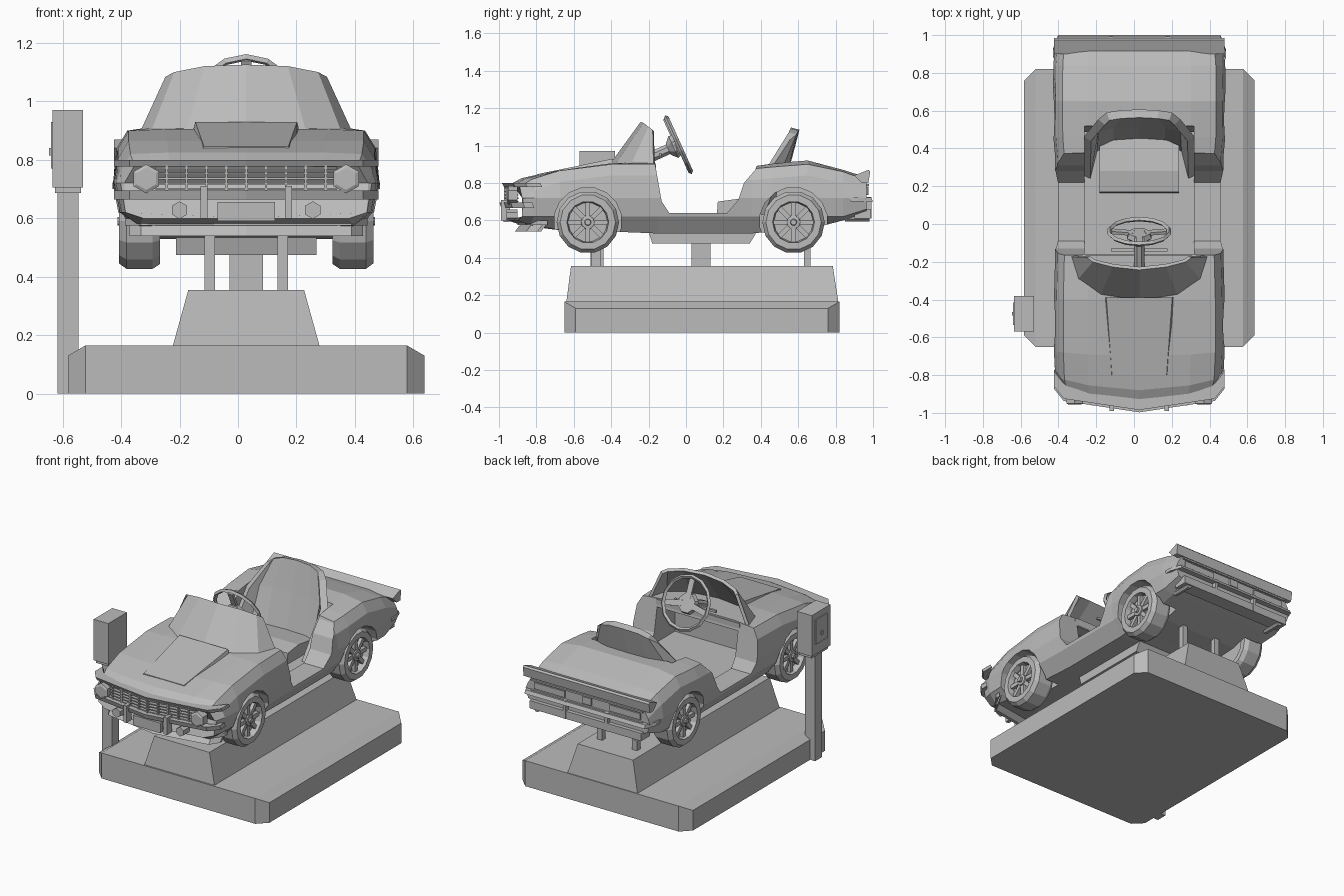
import bpy, bmesh, math
from mathutils import Matrix, Vector

if "Cube" in bpy.data.objects:
    bpy.data.objects.remove(bpy.data.objects["Cube"])

grey = bpy.data.materials.new("plain grey")
grey.use_nodes = True
COLOUR = (0.5, 0.5, 0.5, 1)
grey.diffuse_color = COLOUR
grey.node_tree.nodes["Principled BSDF"].inputs["Base Color"].default_value = COLOUR

CX = 0.028  # centre line of the car and its base


def make(name, verts, faces, matrix=None):
    """Mesh object around the car's centre line, with clean outward normals."""
    bm = bmesh.new()
    vs = [bm.verts.new((matrix @ Vector(v)) if matrix else v) for v in verts]
    for f in faces:
        bm.faces.new([vs[i] for i in f])
    bmesh.ops.remove_doubles(bm, verts=bm.verts, dist=0.0005)
    bmesh.ops.recalc_face_normals(bm, faces=bm.faces)
    me = bpy.data.meshes.new(name)
    bm.to_mesh(me)
    bm.free()
    me.materials.append(grey)
    ob = bpy.data.objects.new(name, me)
    ob.location.x = CX
    bpy.context.collection.objects.link(ob)
    return ob


def loft(name, rings, matrix=None, caps=True, closed=False):
    """Skin closed rings of equal length."""
    n, m = len(rings[0]), len(rings)
    verts = [p for r in rings for p in r]
    faces = []
    for k in range(m if closed else m - 1):
        a, b = k * n, (k + 1) % m * n
        faces += [(a + i, a + (i + 1) % n, b + (i + 1) % n, b + i) for i in range(n)]
    if caps and not closed:
        faces += [tuple(range(n)), tuple(range((m - 1) * n, m * n))]
    return make(name, verts, faces, matrix)


def box(name, lo, hi, matrix=None):
    (a, b, c), (d, e, f) = lo, hi
    return loft(name, [[(a, b, z), (d, b, z), (d, e, z), (a, e, z)] for z in (c, f)], matrix)


def prism(name, profile, half):
    """Side profile (y, z) spanned across the car."""
    return loft(name, [[(x, y, z) for y, z in profile] for x in (-half, half)])


def mirrored(plan):
    return [(-x, *r) for x, *r in reversed(plan) if x > 0] + [tuple(p) for p in plan]


def strip(name, plan, z0, z1, depth, lean=0.0):
    """Bar with a front edge following a mirrored plan line (x, y)."""
    rings = [[(x, y + lean, z0), (x, y, z1), (x, y + depth, z1), (x, y + depth + lean, z0)]
             for x, y in mirrored(plan)]
    return loft(name, rings)


def shell(name, rows, thickness):
    """Curved panel through mirrored rows of points, given thickness."""
    rows = [mirrored(r) for r in rows]
    n = len(rows[0])
    faces = [(k * n + i, k * n + i + 1, (k + 1) * n + i + 1, (k + 1) * n + i)
             for k in range(len(rows) - 1) for i in range(n - 1)]
    ob = make(name, [p for r in rows for p in r], faces)
    mod = ob.modifiers.new("Thickness", "SOLIDIFY")
    mod.thickness, mod.offset = thickness, 0
    return ob


def disc(r, n, h, phase=0.0):
    return [(r * math.cos(math.tau * (i + phase) / n), r * math.sin(math.tau * (i + phase) / n), h)
            for i in range(n)]


def turned(name, profile, n, matrix, closed=False):
    """Lathe a (radius, height) profile about the local z axis."""
    return loft(name, [disc(r, n, h, 0.5) for r, h in profile], matrix, True, closed)


def cut(target, cutter):
    mod = target.modifiers.new("Cut", "BOOLEAN")
    mod.operation, mod.object, mod.solver = "DIFFERENCE", cutter, "EXACT"
    bpy.context.view_layer.objects.active = target
    bpy.ops.object.modifier_apply(modifier=mod.name)
    bpy.data.objects.remove(cutter)


def at(x, y, z, axis="Z", angle=0.0):
    return Matrix.Translation((x, y, z)) @ Matrix.Rotation(angle, 4, axis)


# Ride base: clipped corners and a sloped edge along each side
W, S, Y0, Y1, CH = 0.61, 0.55, -0.65, 0.82, 0.06
outline = [(-S, Y0), (S, Y0), (W, Y0 + CH), (W, Y1 - CH), (S, Y1), (-S, Y1), (-W, Y1 - CH), (-W, Y0 + CH)]
verts = [(x, y, 0) for x, y in outline] + [(x, y, 0.13 if abs(x) > S else 0.165) for x, y in outline]
make("base_platform", verts, [tuple(range(8)), (8, 9, 12, 13), (9, 10, 11, 12), (13, 14, 15, 8)]
     + [(i, (i + 1) % 8, 8 + (i + 1) % 8, 8 + i) for i in range(8)])
loft("pedestal", [[(-w, a, z), (w, a, z), (w, b, z), (-w, b, z)]
                  for w, a, b, z in ((0.252, -0.64, 0.815, 0.16), (0.198, -0.615, 0.785, 0.355))])
box("centre_column", (-0.057, 0.03, 0.35), (0.057, 0.13, 0.49))
for x in (-0.125, 0.125):
    box("front_strut", (x - 0.018, -0.505, 0.35), (x + 0.018, -0.455, 0.58))
    box("rear_strut", (x - 0.018, 0.63, 0.35), (x + 0.018, 0.665, 0.6))

# Coin box on its post
box("coin_post", (-0.645, -0.51, 0), (-0.573, -0.44, 0.7))
box("coin_box", (-0.663, -0.57, 0.705), (-0.558, -0.38, 0.97))
box("coin_box_foot", (-0.655, -0.56, 0.687), (-0.566, -0.39, 0.706))
box("coin_panel", (-0.668, -0.535, 0.77), (-0.66, -0.415, 0.93))
box("coin_slot", (-0.674, -0.485, 0.815), (-0.665, -0.465, 0.84))

# Car body: y, top, shoulder, half width, underside
stations = [(-0.955, 0.785, 0.78, 0.43, 0.6), (-0.88, 0.825, 0.82, 0.445, 0.575),
            (-0.7, 0.865, 0.865, 0.452, 0.55), (-0.4, 0.905, 0.9, 0.452, 0.54),
            (-0.15, 0.915, 0.9, 0.445, 0.53), (0.35, 0.89, 0.875, 0.445, 0.53),
            (0.46, 0.905, 0.885, 0.455, 0.54), (0.65, 0.92, 0.9, 0.457, 0.55),
            (0.84, 0.87, 0.86, 0.455, 0.6), (0.965, 0.83, 0.815, 0.445, 0.64)]
rings = []
for y, top, sh, w, bot in stations:
    half = [(0, top), (0.6 * w, top), (0.89 * w, sh), (0.97 * w, sh - 0.06), (w, 0.72),
            (0.96 * w, max(0.62, bot + 0.02)), (0.82 * w, bot), (0, bot)]
    ring = half + [(-x, z) for x, z in reversed(half[1:-1])]
    bow = max(0, (-0.6 - y) / 0.36) * 0.085
    rings.append([(x, y + bow * (x / 0.43) ** 2, z) for x, z in ring])
body = loft("car_body", rings)

cut(body, prism("cockpit_cutter", [(-0.17, 1.1), (-0.165, 0.9), (-0.13, 0.7), (-0.09, 0.64), (0.22, 0.64),
                                   (0.28, 0.71), (0.31, 0.8), (0.37, 0.87), (0.45, 1.1)], 0.7))
cut(body, prism("footwell_cutter", [(-0.34, 0.63), (0.46, 0.63), (0.56, 1.1), (0.1, 1.1), (0, 0.86), (-0.34, 0.86)], 0.29))
WHEELS = [(s, y) for s in (-1, 1) for y in (-0.525, 0.575)]
for s, y in WHEELS:
    cut(body, turned("arch_cutter", [(0.182, -0.12), (0.182, 0.2)], 16, at(s * 0.39, y, 0.595, "Y", s * math.pi / 2)))
prism("floor_pan", [(-0.2, 0.54), (-0.18, 0.475), (0.34, 0.475), (0.38, 0.54)], 0.24)
loft("hood_scoop", [[(-w, y, 0.8), (w, y, 0.8), (w * 0.85, y, z), (-w * 0.85, y, z)]
                    for w, y, z in ((0.17, -0.8, 0.846), (0.205, -0.39, 0.93))])

# Wheels with spoked rims
for s, y in WHEELS:
    m = at(s * 0.365, y, 0.59, "Y", s * math.pi / 2)
    turned("tyre", [(0.115, -0.07), (0.15, -0.07), (0.167, -0.045), (0.167, 0.045), (0.148, 0.07), (0.112, 0.07),
                    (0.105, 0.04)], 14, m, True)
    turned("rim_back", [(0.125, -0.06), (0.11, 0.03)], 14, m)
    turned("hub", [(0.04, 0.02), (0.035, 0.06), (0.018, 0.062), (0.015, 0.075)], 10, m)
    for k in range(8):
        box("spoke", (0.02, -0.013, 0.02), (0.11, 0.013, 0.052), m @ Matrix.Rotation(math.tau * k / 8, 4, "Z"))

# Windscreen and dashboard
shell("windscreen", [
    [(0, -0.395, 0.9), (0.2, -0.365, 0.9), (0.32, -0.29, 0.89), (0.36, -0.17, 0.88)],
    [(0, -0.235, 1.12), (0.14, -0.22, 1.115), (0.24, -0.195, 1.095), (0.268, -0.175, 1.08)]], 0.02)
box("dashboard", (-0.3, -0.24, 0.855), (0.3, -0.16, 0.905))

# Steering wheel
tilt = at(0, -0.04, 1.005, "X", -1.147)
turned("steering_rim", [(0.172, 0), (0.16, 0.013), (0.147, 0), (0.16, -0.013)], 14, tilt, True)
turned("steering_hub", [(0.035, -0.06), (0.07, -0.03), (0.06, -0.005)], 8, tilt)
for a in (0.2, math.pi - 0.2, -math.pi / 2):
    box("steering_spoke", (0.03, -0.018, -0.02), (0.155, 0.018, -0.004), tilt @ Matrix.Rotation(a, 4, "Z"))
turned("steering_column", [(0.03, -0.2), (0.03, -0.04)], 8, tilt)
box("column_stalks", (-0.15, -0.145, 0.945), (0.15, -0.13, 0.96))

# Seat
shell("seat_back", [
    [(0, 0.46, 0.63), (0.14, 0.45, 0.63), (0.24, 0.4, 0.63), (0.28, 0.25, 0.63)],
    [(0, 0.535, 0.9), (0.14, 0.53, 0.9), (0.23, 0.505, 0.9), (0.275, 0.45, 0.89)],
    [(0, 0.585, 1.09), (0.1, 0.58, 1.085), (0.165, 0.57, 1.065), (0.2, 0.54, 1.03)]], 0.045)
prism("seat_cushion", [(0.165, 0.63), (0.17, 0.7), (0.28, 0.715), (0.46, 0.69), (0.46, 0.63)], 0.21)

# Nose: lip, grille, lamps, bumper and chin
nose = [(0, -0.985), (0.4, -0.925), (0.452, -0.86)]
grille = [(0, -0.968), (0.31, -0.925)]
strip("nose_lip", nose, 0.778, 0.8, 0.08, 0.012)
for k in range(5):
    strip("grille_bar", grille, 0.697 + k * 0.018, 0.703 + k * 0.018, 0.03)
for k in range(-4, 5):
    x = k * 0.068
    box("grille_post", (x - 0.004, -0.972 + abs(x) * 0.14, 0.69), (x + 0.004, -0.93, 0.78))
strip("front_bumper", [(x, y - 0.012) for x, y in nose], 0.665, 0.695, 0.05, 0.01)
strip("chin_spoiler", [(0, -0.9), (0.36, -0.85), (0.415, -0.77)], 0.575, 0.6, 0.03)
strip("chin_lip", [(0, -0.88), (0.36, -0.82), (0.4, -0.76)], 0.54, 0.585, 0.02, -0.035)
box("front_plate", (-0.098, -0.975, 0.59), (0.098, -0.945, 0.655))
for s in (-1, 1):
    turned("headlight", [(0.05, 0), (0.05, 0.05), (0.038, 0.056)], 6, at(s * 0.342, -0.9, 0.735, "X", math.pi / 2))
    turned("fog_lamp", [(0.03, 0), (0.03, 0.06)], 6, at(s * 0.228, -0.9, 0.628, "X", math.pi / 2))
    box("front_bumper_guard", (s * 0.145 - 0.012, -0.99, 0.6), (s * 0.145 + 0.012, -0.94, 0.71))

# Tail: spoiler, light panel, bumper, pipes
prism("rear_spoiler", [(0.9, 0.84), (0.975, 0.87), (0.985, 0.86), (0.975, 0.8), (0.94, 0.8)], 0.452)
for z in (0.715, 0.785):
    box("tail_frame", (-0.4, 0.955, z), (0.4, 0.978, z + 0.01))
for s in (-1, 1):
    box("tail_light", (s * 0.27 - 0.11, 0.955, 0.735), (s * 0.27 + 0.11, 0.973, 0.775))
    box("rear_bumper_guard", (s * 0.15 - 0.01, 0.95, 0.61), (s * 0.15 + 0.01, 0.992, 0.725))
    turned("tail_pipe", [(0.022, 0), (0.022, 0.13)], 8, at(s * 0.355, 0.98, 0.615, "X", math.pi / 2))
box("tail_badge", (-0.03, 0.955, 0.735), (0.03, 0.977, 0.78))
strip("rear_bumper", [(0, 0.945), (0.43, 0.945), (0.458, 0.87)], 0.7, 0.722, 0.045, 0.01)
strip("rear_valance", [(0, 0.9), (0.4, 0.9)], 0.61, 0.66, 0.09)
